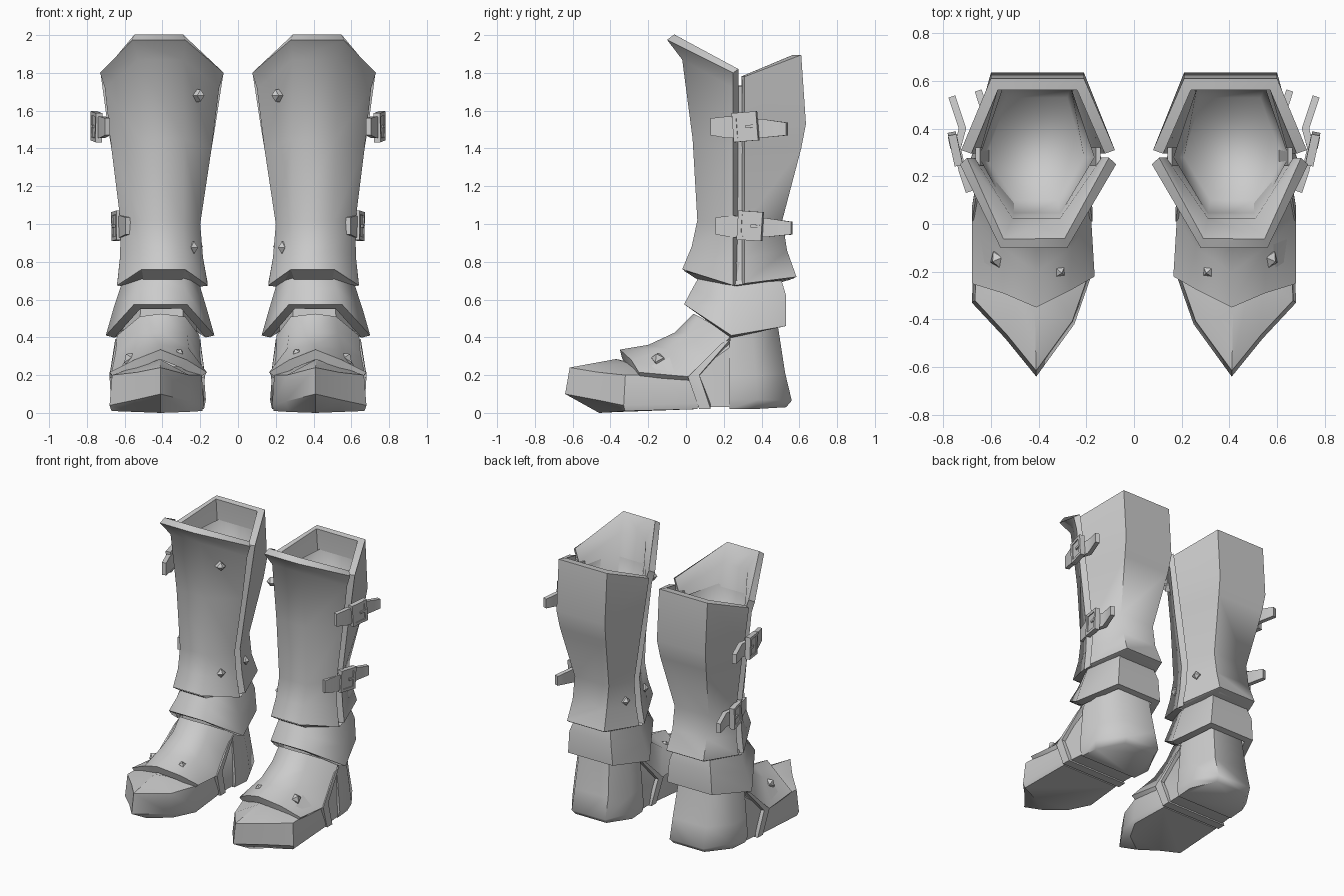
import bpy, bmesh, math
from mathutils import Vector, Matrix

steel = bpy.data.materials.new("grey_steel")
steel.diffuse_color = (0.6, 0.6, 0.6, 1)


def finish(name, bm, thick=0.0, angle=35):
    """Make an object, thicken it inward, mirror it to the other boot, shade it."""
    me = bpy.data.meshes.new(name)
    bm.to_mesh(me)
    bm.free()
    me.materials.append(steel)
    ob = bpy.data.objects.new(name, me)
    bpy.context.collection.objects.link(ob)
    if thick:
        m = ob.modifiers.new("thickness", 'SOLIDIFY')
        m.thickness, m.offset = thick, -1
        m.use_even_offset = True
    m = ob.modifiers.new("other_boot", 'MIRROR')
    m.use_mirror_merge = False
    bpy.ops.object.select_all(action='DESELECT')
    bpy.context.view_layer.objects.active = ob
    ob.select_set(True)
    bpy.ops.object.convert(target='MESH')
    bpy.ops.object.shade_smooth_by_angle(angle=math.radians(angle))
    return ob


def loft(name, rings, closed=False, caps=False, thick=0.0, angle=35):
    """Skin a list of rings, each running counterclockwise seen from outside."""
    bm = bmesh.new()
    vs = [[bm.verts.new(p) for p in r] for r in rings]
    n = len(rings[0])
    for a, b in zip(vs, vs[1:]):
        for i in range(n if closed else n - 1):
            j = (i + 1) % n
            bm.faces.new((a[i], a[j], b[j], b[i]))
    if caps:
        bm.faces.new(vs[0][::-1])
        bm.faces.new(vs[-1])
        bmesh.ops.recalc_face_normals(bm, faces=bm.faces[:])
    return finish(name, bm, thick, angle)


# Shaft plates: seam x in, x out, seam z | middle x in, x out, y, z
front = [(.16, .64, .675, .28, .51, -.02, .76),
         (.185, .625, .82, .285, .505, .03, .88),
         (.20, .62, 1.0, .29, .51, .06, 1.02),
         (.14, .67, 1.4, .285, .52, .035, 1.45),
         (.10, .705, 1.72, .29, .53, -.02, 1.87),
         (.075, .73, 1.80, .28, .56, -.10, 1.975)]
loft("front_shaft_plate",
     [[(a, .25, z), (c, y, w), (d, y, w), (b, .25, z)]
      for a, b, z, c, d, y, w in front], thick=.045, angle=70)

back = [(.16, .64, .685, .25, .55, .585, .72),
        (.185, .625, .82, .265, .54, .535, .86),
        (.20, .62, 1.0, .265, .54, .51, 1.02),
        (.14, .67, 1.4, .22, .59, .61, 1.4),
        (.12, .69, 1.52, .21, .60, .635, 1.53),
        (.08, .725, 1.78, .21, .60, .61, 1.895)]
loft("back_shaft_plate",
     [[(b, .31, z), (d, y, w), (c, y, w), (a, .31, z)]
      for a, b, z, c, d, y, w in back], thick=.045, angle=70)

# Recessed lining behind the side seams
for side, outer in (("outer", True), ("inner", False)):
    rows = []
    for a, b, z, *_ in front[:5]:
        x = b - .04 if outer else a + .04
        ys = (.245, .32) if outer else (.32, .245)
        rows.append([(x, ys[0], z + .01), (x, ys[1], z + .01)])
    loft(side + "_seam_lining", rows, thick=.02)


# Six-sided ring: seam corners, front pair, back pair
def hexa(xi, xo, ys, zs, fi, fo, yf, zf, bi, bo, yb, zb):
    return [(xi, ys, zs), (fi, yf, zf), (fo, yf, zf),
            (xo, ys, zs), (bo, yb, zb), (bi, yb, zb)]


# Sloped lip closing the bottom of the shaft
loft("shaft_bottom_lip", [
    hexa(.21, .60, .27, .68, .30, .50, .07, .70, .27, .53, .50, .69),
    hexa(.163, .637, .27, .672, .281, .509, -.015, .755, .252, .548, .58, .715)],
    closed=True, angle=20)

# Soft bowl-shaped lining inside the shaft
bowl = [hexa(.21, .62, .28, 1.40, .32, .50, .10, 1.40, .28, .53, .53, 1.40),
        hexa(.165, .65, .28, 1.70, .31, .52, .04, 1.75, .265, .55, .575, 1.75)]
bm = bmesh.new()
low, top = [[bm.verts.new(p) for p in r] for r in bowl]
bm.faces.new(low)
for i in range(6):
    j = (i + 1) % 6
    bm.faces.new((low[j], low[i], top[i], top[j]))
finish("inner_lining", bm, angle=180)

# Flared ankle guard
loft("ankle_guard", [
    hexa(.125, .70, .24, .41, .27, .55, -.01, .575, .22, .58, .53, .46),
    hexa(.165, .66, .25, .55, .28, .52, .035, .66, .235, .57, .53, .62),
    hexa(.21, .61, .26, .70, .29, .50, .08, .74, .26, .54, .50, .72)],
    closed=True, thick=.045, angle=65)

# Inner ankle, hidden behind the guard
loft("ankle_core", [
    hexa(.22, .61, .25, .43, .29, .52, .10, .48, .28, .52, .47, .43),
    hexa(.23, .60, .25, .80, .30, .50, .12, .80, .28, .53, .46, .80)],
    closed=True, caps=True)

# Heel block
loft("heel", [
    [(.19, .23, .02), (.64, .23, .02), (.63, .36, .02), (.52, .53, .03), (.27, .53, .03), (.18, .36, .02)],
    [(.18, .23, .07), (.66, .23, .07), (.65, .38, .07), (.53, .56, .065), (.26, .56, .065), (.17, .38, .07)],
    [(.19, .23, .20), (.65, .23, .20), (.64, .37, .20), (.53, .525, .21), (.26, .525, .21), (.18, .37, .20)],
    [(.21, .23, .43), (.63, .23, .43), (.62, .35, .43), (.52, .485, .47), (.28, .485, .47), (.21, .35, .43)]],
    closed=True, caps=True, angle=60)

# Pointed toe cap with sole
outline = [(.20, .06), (.18, -.22), (.25, -.42), (.41, -.64), (.54, -.48), (.68, -.33), (.665, .06)]
heights = [(.02, .05, .20), (.01, .04, .20), (.01, .06, .20), (.0, .10, .24),
           (.01, .07, .215), (.01, .04, .20), (.02, .05, .20)]


def toe_ring(k, scale, dz=0.0, mid=-.15):
    return [(.42 + (x - .42) * scale, mid + (y - mid) * scale if y < mid else y, h[k] + dz)
            for (x, y), h in zip(outline, heights)]


sole = toe_ring(0, .96)
sole[3] = (.41, -.46, 0)
sole[2], sole[4] = (.27, -.36, .005), (.54, -.38, .005)
loft("toe_cap", [sole, toe_ring(1, 1.0), toe_ring(2, .95), toe_ring(2, .45, .045)],
     closed=True, caps=True, angle=40)

# Foot side walls under the instep plate
loft("foot_core", [
    [(.20, -.2, .06), (.66, -.2, .06), (.65, -.2, .20), (.52, -.2, .30), (.30, -.2, .30), (.21, -.2, .20)],
    [(.205, .04, .03), (.66, .04, .03), (.65, .04, .21), (.51, .04, .40), (.30, .04, .40), (.21, .04, .21)],
    [(.20, .25, .03), (.64, .25, .03), (.63, .25, .36), (.51, .22, .46), (.30, .22, .46), (.21, .25, .36)]],
    closed=True, caps=True)

# Instep plate with a pointed front edge
loft("instep_plate", [
    [(.165, -.22, .215), (.27, -.28, .28), (.41, -.35, .335), (.55, -.29, .28), (.68, -.25, .215)],
    [(.18, .03, .19), (.26, -.10, .34), (.41, -.20, .36), (.55, -.10, .34), (.68, .03, .19)],
    [(.195, .13, .29), (.27, .01, .42), (.41, -.06, .425), (.53, .01, .42), (.66, .13, .29)],
    [(.205, .24, .41), (.28, .07, .51), (.41, .04, .525), (.52, .07, .51), (.64, .24, .41)]],
    thick=.05, angle=55)

# Strap passing under the arch
loft("arch_strap", [
    [(.20, .235, .39), (.175, .07, .20), (.19, .13, .02), (.67, .13, .02), (.68, .07, .20), (.65, .235, .39)],
    [(.20, .19, .37), (.175, .01, .19), (.19, .07, .02), (.67, .07, .02), (.68, .01, .19), (.65, .19, .37)]],
    thick=.025)


# Buckled straps on the outer side
def box(bm, centre, size, rot=None):
    m = Matrix.Translation(centre) @ (rot or Matrix()) @ Matrix.Diagonal((*size, 1))
    bmesh.ops.create_cube(bm, size=1, matrix=m)


def buckle(name, dx, dy, z, tilt):
    path = [(.705, .13, .045), (.735, .22, .058), (.757, .32, .05), (.735, .40, .05), (.778, .53, .034)]
    loft(name + "_strap",
         [[(x + dx, y + dy, z - h - i * .003), (x + dx, y + dy, z + h - i * .003)]
          for i, (x, y, h) in enumerate(path)][::-1], thick=.03)
    bm = bmesh.new()
    rot = Matrix.Rotation(math.radians(-12), 4, 'Z') @ Matrix.Rotation(tilt, 4, 'X')
    c = Vector((.75 + dx, .315 + dy, z))
    for s in (-1, 1):
        box(bm, c + rot @ Vector((0, s * .055, 0)), (.035, .022, .155), rot)
        box(bm, c + rot @ Vector((0, 0, s * .067)), (.035, .13, .02), rot)
    box(bm, c + rot @ Vector((-.004, 0, 0)), (.03, .11, .13), rot)
    box(bm, c + rot @ Vector((.012, .03, 0)), (.016, .05, .016), rot)
    finish(name + "_frame", bm)


buckle("upper_buckle", 0, 0, 1.515, .08)
buckle("lower_buckle", -.11, .025, .99, -.06)


# Pyramid studs
def stud(name, pos, normal, r=.034):
    bm = bmesh.new()
    n = Vector(normal).normalized()
    m = Matrix.Translation(Vector(pos) - n * .012) @ n.to_track_quat('Z', 'Y').to_matrix().to_4x4()
    bmesh.ops.create_cone(bm, cap_ends=True, segments=4, radius1=r, radius2=r * .95, depth=.03, matrix=m)
    bmesh.ops.create_cone(bm, cap_ends=True, segments=4, radius1=r * .95, radius2=0, depth=r * .7,
                          matrix=m @ Matrix.Translation((0, 0, .015 + r * .35)))
    finish(name, bm, angle=10)


stud("upper_front_stud", (.20, .09, 1.68), (-.8, -.55, 0))
stud("lower_front_stud", (.235, .14, .875), (-.85, -.5, 0))
stud("upper_back_stud", (.135, .37, 1.64), (-.95, .3, 0), .018)
stud("lower_back_stud", (.21, .39, .88), (-.95, .3, 0), .032)
stud("outer_instep_stud", (.575, -.15, .29), (.6, -.25, .75), .038)
stud("inner_instep_stud", (.31, -.20, .32), (-.35, -.3, .9), .026)
